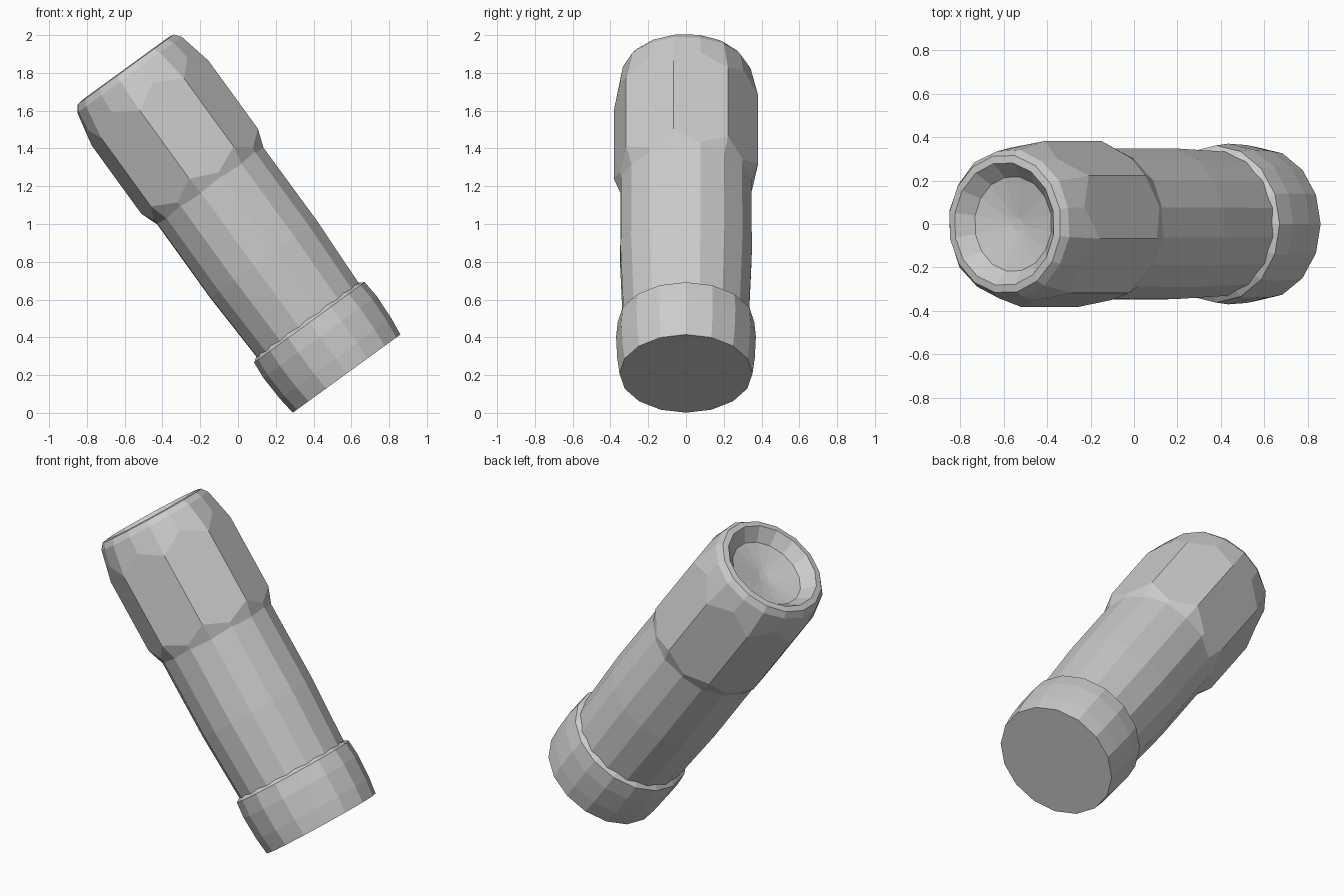
import bpy, bmesh
from math import sin, cos, radians, tau
from mathutils import Matrix

if "Cube" in bpy.data.objects:
    bpy.data.objects.remove(bpy.data.objects["Cube"])

SIDES = 16
# Long axis leans 36 degrees towards -x, pivoting on the centre of the bottom disc
TILT = Matrix.Translation((0.575, 0, 0.208)) @ Matrix.Rotation(radians(-36), 4, 'Y')


def loft(name, rings, phase=0, cap_start=False, cap_end=False):
    """Rings are (corner radius, corner height, mid radius, mid height) or (radius, height)."""
    bm = bmesh.new()
    loops = []
    for ring in rings:
        rc, hc, rm, hm = ring if len(ring) == 4 else ring * 2
        loop = []
        for i in range(SIDES):
            a = radians(phase) + tau * i / SIDES
            r, h = (rm, hm) if i % 2 else (rc, hc)
            loop.append(bm.verts.new((r * cos(a), r * sin(a), h)))
        loops.append(loop)
    for lo, hi in zip(loops, loops[1:]):
        for i in range(SIDES):
            j = (i + 1) % SIDES
            bm.faces.new((lo[i], lo[j], hi[j], hi[i]))
    if cap_start:
        bm.faces.new(loops[0][::-1])
    if cap_end:
        bm.faces.new(loops[-1])
    bm.transform(TILT)
    mesh = bpy.data.meshes.new(name)
    bm.to_mesh(mesh)
    bm.free()
    obj = bpy.data.objects.new(name, mesh)
    bpy.context.collection.objects.link(obj)
    return obj


# Bottom cap with a slight belly and a stepped upper lip
loft("base_cap", [(0.352, 0), (0.364, 0.10), (0.37, 0.24), (0.362, 0.335), (0.325, 0.36)],
     cap_start=True)

# Plain round barrel
loft("barrel", [(0.338, 0.335), (0.354, 0.75), (0.352, 1.25)], phase=-10)

# Eight-sided head: flats in the middle, rounded ends, shallow dished top
FLAT = cos(tau / 16)
R = 0.388
loft("octagonal_head", [
    (0.350, 1.22, 0.348, 1.22),
    (R, 1.325, R * FLAT, 1.26),
    (R, 1.77, R * FLAT, 1.85),
    (0.347, 1.955, 0.342, 1.955),
    (0.320, 1.990),
    (0.285, 1.995),
    (0.220, 1.925),
    (0.030, 1.890),
], phase=-10, cap_end=True)
